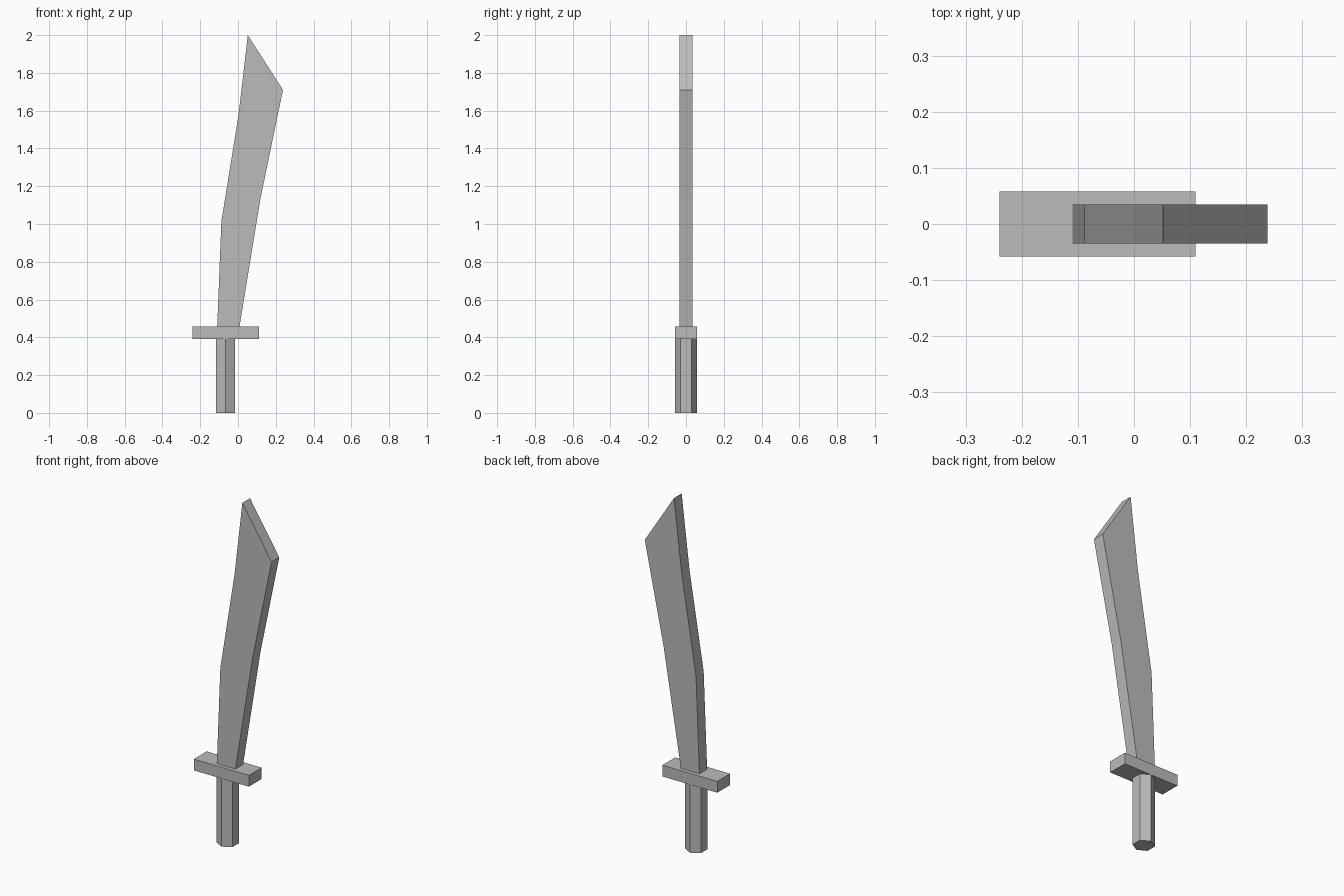
import bpy
from math import pi

if "Cube" in bpy.data.objects:
    bpy.data.objects.remove(bpy.data.objects["Cube"], do_unlink=True)

# Single flat colour
grey = bpy.data.materials.new("plain grey")
grey.use_nodes = True
colour = (0.5, 0.5, 0.5, 1)
grey.diffuse_color = colour
grey.node_tree.nodes["Principled BSDF"].inputs["Base Color"].default_value = colour


def finish(obj, name):
    obj.name = obj.data.name = name
    obj.data.materials.append(grey)
    return obj


def extrude_profile(name, profile, half_depth):
    """Extrude an anticlockwise front outline (x, z) through y."""
    n = len(profile)
    verts = [(x, y, z) for y in (-half_depth, half_depth) for x, z in profile]
    faces = [list(range(n)), list(reversed(range(n, 2 * n)))]
    for i in range(n):
        j = (i + 1) % n
        faces.append([i, i + n, j + n, j])
    mesh = bpy.data.meshes.new(name)
    mesh.from_pydata(verts, [], faces)
    obj = bpy.data.objects.new(name, mesh)
    bpy.context.collection.objects.link(obj)
    return finish(obj, name)


GUARD_BOTTOM, GUARD_TOP = 0.392, 0.457
GRIP_X = -0.065

# Curved blade with a slanted tip
extrude_profile("blade", [
    (-0.11, GUARD_TOP), (0.008, GUARD_TOP), (0.118, 1.13), (0.238, 1.71),
    (0.052, 2.0), (0.003, 1.58), (-0.088, 1.013)], 0.035)

# Rectangular crossguard
bpy.ops.mesh.primitive_cube_add(
    size=1, location=(GRIP_X, 0, (GUARD_BOTTOM + GUARD_TOP) / 2))
guard = finish(bpy.context.object, "crossguard")
guard.scale = (0.35, 0.116, GUARD_TOP - GUARD_BOTTOM)

# Six-sided grip, corners facing front and back
bpy.ops.mesh.primitive_cylinder_add(
    vertices=6, radius=0.058, depth=GUARD_BOTTOM,
    location=(GRIP_X, 0, GUARD_BOTTOM / 2))
finish(bpy.context.object, "grip")
